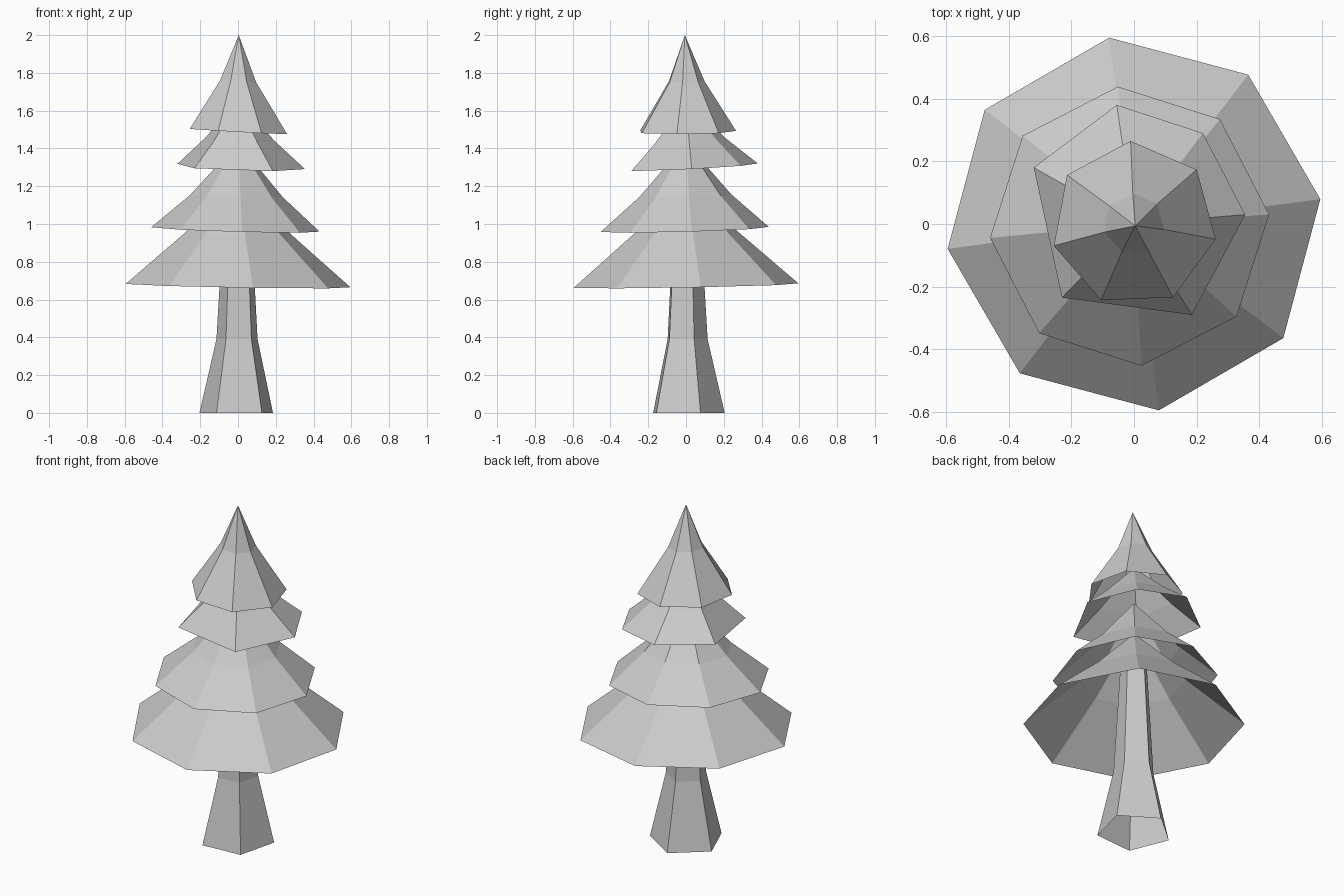
import bpy
import bmesh
from math import cos, sin, radians, tau

cube = bpy.data.objects.get("Cube")
if cube:
    bpy.data.objects.remove(cube, do_unlink=True)

grey = bpy.data.materials.new("plain_grey")
grey.use_nodes = True
colour = (0.6, 0.6, 0.6, 1)
grey.diffuse_color = colour
grey.node_tree.nodes["Principled BSDF"].inputs["Base Color"].default_value = colour


def ngon(sides, radius, start, cx=0, cy=0):
    return [(cx + radius * cos(radians(start) + tau * i / sides),
             cy + radius * sin(radians(start) + tau * i / sides)) for i in range(sides)]


def tapered(name, outline, rings, tip=None, tilt=(0, 0)):
    """Open shell: the outline scaled at each (scale, height), closed by a tip point."""
    bm = bmesh.new()
    n = len(outline)
    loops = []
    for scale, z in rings:
        loops.append([bm.verts.new((x * scale, y * scale,
                                    z + (tilt[0] * x + tilt[1] * y) * scale))
                      for x, y in outline])
    for low, high in zip(loops, loops[1:]):
        for i in range(n):
            j = (i + 1) % n
            bm.faces.new((low[i], low[j], high[j], high[i]))
    if tip:
        top = bm.verts.new(tip)
        for i in range(n):
            bm.faces.new((loops[-1][i], loops[-1][(i + 1) % n], top))
    mesh = bpy.data.meshes.new(name)
    bm.to_mesh(mesh)
    bm.free()
    mesh.materials.append(grey)
    obj = bpy.data.objects.new(name, mesh)
    bpy.context.collection.objects.link(obj)
    return obj


# Five-sided trunk, flared at the foot and open below
tapered("trunk", ngon(5, 0.205, 22, -0.005, 0),
        [(1, 0), (0.56, 0.39), (0.37, 1.05)])

# Branch tiers: hollow cones that steepen towards the tip
tapered("bottom_branches", ngon(8, 0.6, 7.6),
        [(1, 0.674), (0.47, 0.95)], (0, 0, 1.24), (-0.017, 0.018))
tapered("lower_branches", ngon(8, 0.447, 4.8, -0.014, -0.007),
        [(1, 0.971), (0.55, 1.148)], (0, 0, 1.43), (-0.028, 0.028))
uneven_hexagon = [(0.355, 0.03), (0.22, 0.29), (-0.055, 0.38),
                  (-0.32, 0.18), (-0.23, -0.235), (0.185, -0.29)]
tapered("upper_branches", uneven_hexagon,
        [(1, 1.3), (0.56, 1.44)], (0, 0, 1.65), (-0.03, 0.05))

# Seven-sided treetop
tapered("treetop", ngon(7, 0.265, -10.5),
        [(1, 1.49), (0.37, 1.755)], (0.004, -0.006, 2), (-0.055, 0.01))
